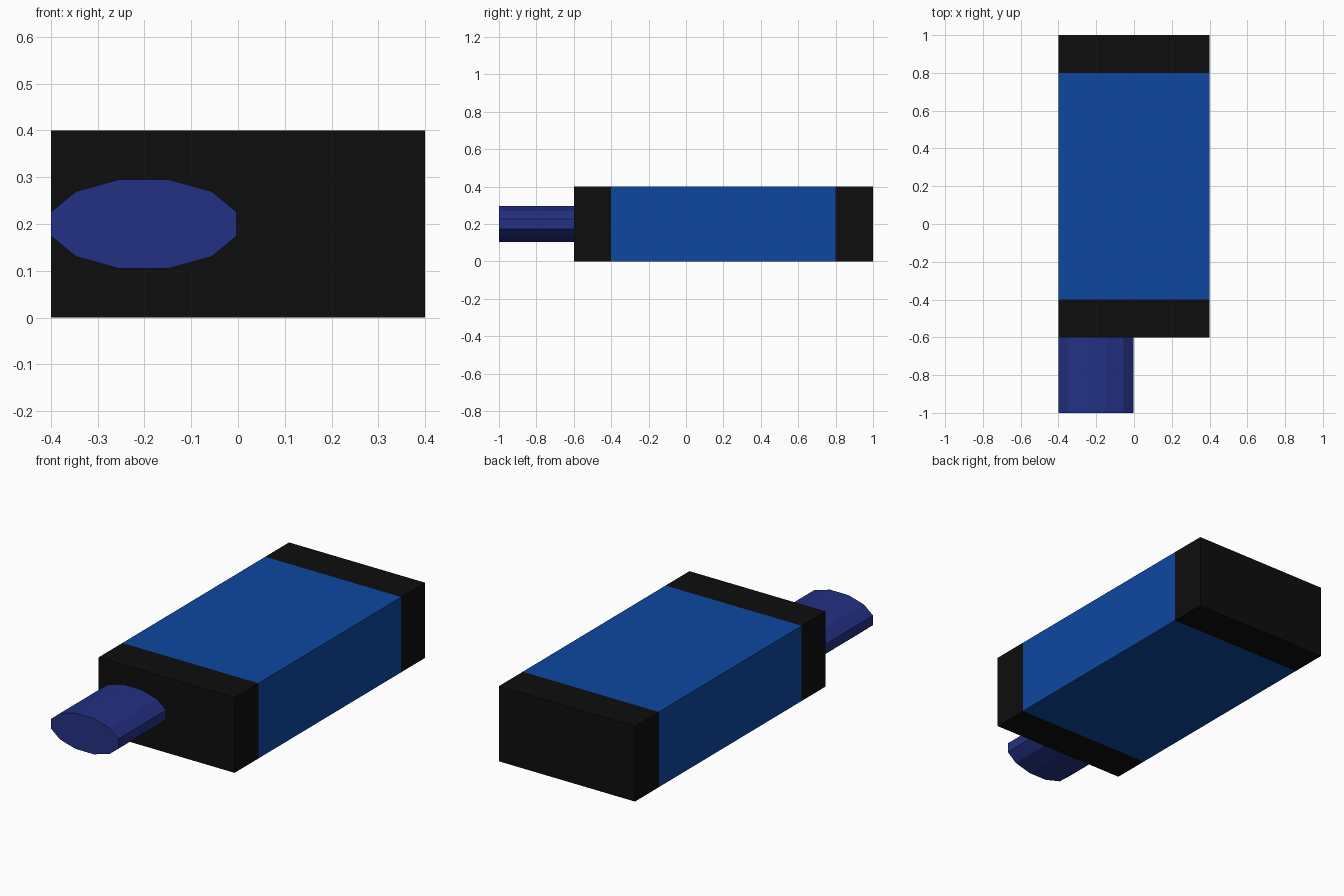
import bpy, bmesh, math
from mathutils import Matrix

if "Cube" in bpy.data.objects:
    bpy.data.objects.remove(bpy.data.objects["Cube"])


def material(name, srgb):
    m = bpy.data.materials.new(name)
    lin = [((c / 255 + 0.055) / 1.055) ** 2.4 if c > 10 else c / 255 / 12.92 for c in srgb]
    m.diffuse_color = (*lin, 1)
    m.use_nodes = True
    m.node_tree.nodes["Principled BSDF"].inputs["Base Color"].default_value = m.diffuse_color
    return m


blue = material("blue", (13, 71, 161))
black = material("black", (13, 13, 13))
indigo = material("indigo", (36, 48, 131))


def finish(name, bm, mat):
    bmesh.ops.recalc_face_normals(bm, faces=bm.faces)
    me = bpy.data.meshes.new(name)
    bm.to_mesh(me)
    bm.free()
    me.materials.append(mat)
    ob = bpy.data.objects.new(name, me)
    bpy.context.collection.objects.link(ob)


def block(name, y0, y1, mat):
    bm = bmesh.new()
    bmesh.ops.create_cube(bm, size=1, matrix=Matrix.Translation((0, (y0 + y1) / 2, 0.2))
                          @ Matrix.Diagonal((0.8, y1 - y0, 0.4, 1)))
    finish(name, bm, mat)


# Body with a black cap at each end
block("body", -0.4, 0.8, blue)
block("front_cap", -0.6, -0.4, black)
block("back_cap", 0.8, 1.0, black)

# Twelve-sided oval peg on the left half of the front
bm = bmesh.new()
ring = [bm.verts.new((-0.2015 + 0.2055 * math.cos(a), -1.0, 0.2 + 0.0985 * math.sin(a)))
        for a in (math.radians(15 + 30 * i) for i in range(12))]
face = bm.faces.new(ring)
ext = bmesh.ops.extrude_face_region(bm, geom=[face], use_keep_orig=True)
bmesh.ops.translate(bm, vec=(0, 0.4, 0),
                    verts=[g for g in ext["geom"] if isinstance(g, bmesh.types.BMVert)])
finish("oval_peg", bm, indigo)
